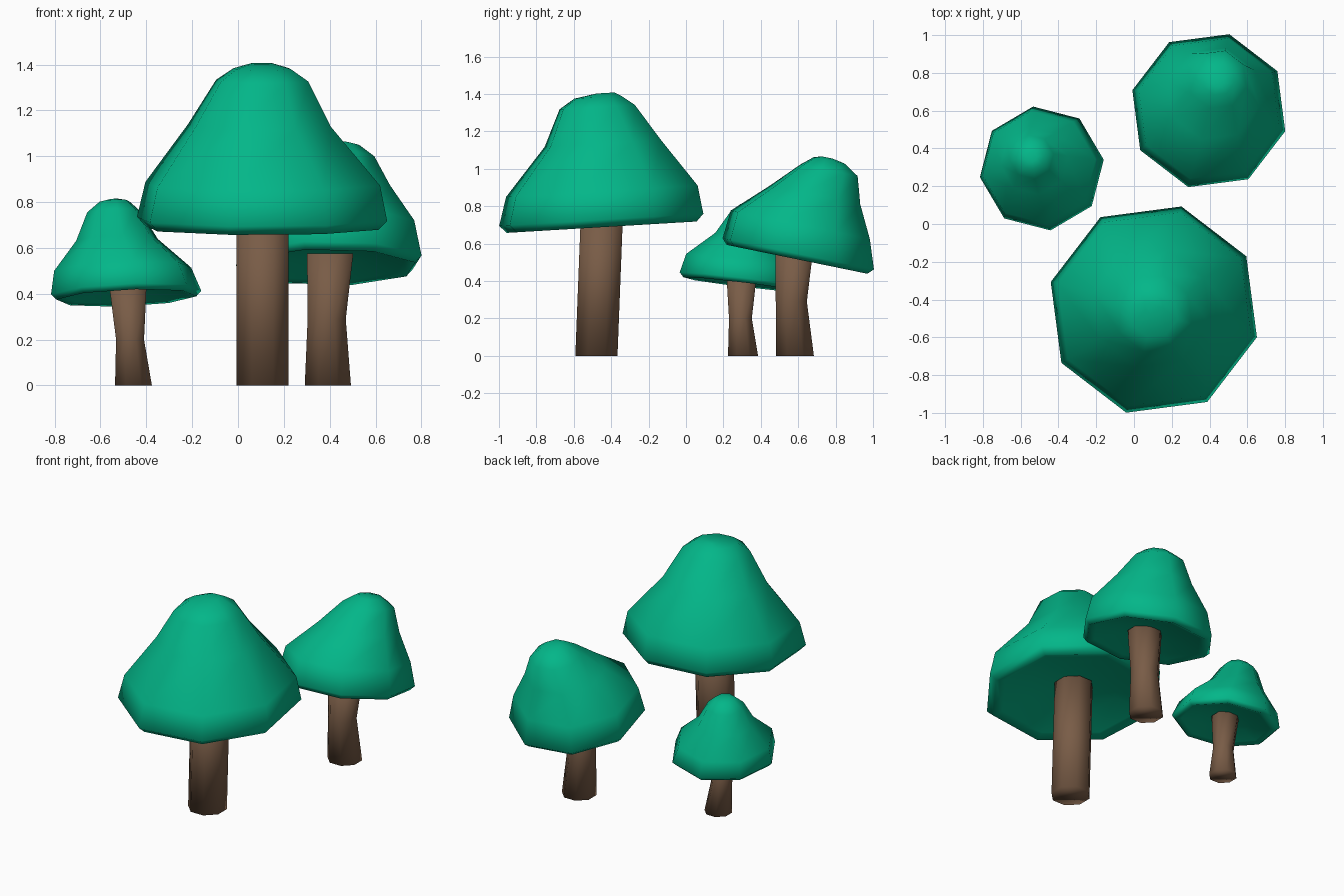
import bpy, bmesh, math

if "Cube" in bpy.data.objects:
    bpy.data.objects.remove(bpy.data.objects["Cube"])


def material(name, rgb):
    m = bpy.data.materials.new(name)
    m.diffuse_color = (*rgb, 1)
    m.use_nodes = True
    m.node_tree.nodes["Principled BSDF"].inputs["Base Color"].default_value = m.diffuse_color
    return m


GREEN = material("cap green", (0.001, 0.47, 0.25))
BROWN = material("stem brown", (0.19, 0.107, 0.062))


def loft(name, rings, offset, mat, angle, sides=8):
    """Join stacked polygon rings (x, y, z, radius, slope_x, slope_y); ends are filled."""
    bm = bmesh.new()
    loops = []
    for x, y, z, r, sx, sy in rings:
        loop = []
        for i in range(sides):
            a = math.radians(offset) + i * math.tau / sides
            dx, dy = r * math.cos(a), r * math.sin(a)
            loop.append(bm.verts.new((x + dx, y + dy, z + sx * dx + sy * dy)))
        loops.append(loop)
    for lo, hi in zip(loops, loops[1:]):
        for i in range(sides):
            j = (i + 1) % sides
            bm.faces.new((lo[i], lo[j], hi[j], hi[i]))
    bm.faces.new(loops[0][::-1])
    bm.faces.new(loops[-1])
    bmesh.ops.recalc_face_normals(bm, faces=bm.faces)
    me = bpy.data.meshes.new(name)
    bm.to_mesh(me)
    bm.free()
    for p in me.polygons:
        p.use_smooth = True
    me.set_sharp_from_angle(angle=math.radians(angle))
    me.materials.append(mat)
    ob = bpy.data.objects.new(name, me)
    bpy.context.collection.objects.link(ob)
    return ob


def mushroom(label, stem, outer, slope, offset):
    # stem: rings of x, y, z, radius
    loft(label + "_stem", [(*s, 0, 0) for s in stem], 22.5, BROWN, 100)
    # cap: shallow hollow underside, rolled rim, then the outer dome
    x, y, z, r = outer[0]
    sx, sy = slope
    under = [(0.12, 0.09), (0.50, 0.04), (0.82, -0.04), (0.93, -0.07)]
    rings = [(x - sx * h * r, y - sy * h * r, z + h * r, k * r, sx, sy) for k, h in under]
    rings += [(*o, sx, sy) for o in outer]
    loft(label + "_cap", rings, offset, GREEN, 100)


mushroom("large",
         [(0.107, -0.479, 0, 0.122), (0.107, -0.449, 0.77, 0.122)],
         [(0.105, -0.453, 0.727, 0.565), (0.108, -0.45, 0.88, 0.53),
          (0.093, -0.445, 1.135, 0.322), (0.105, -0.475, 1.33, 0.208),
          (0.105, -0.472, 1.382, 0.13), (0.105, -0.43, 1.405, 0.05)],
         (0.0, 0.06), 30)

mushroom("medium",
         [(0.392, 0.583, 0, 0.109), (0.387, 0.563, 0.29, 0.09), (0.402, 0.58, 0.575, 0.109)],
         [(0.396, 0.600, 0.545, 0.419), (0.397, 0.611, 0.70, 0.385),
          (0.422, 0.69, 0.86, 0.25), (0.442, 0.765, 0.992, 0.158),
          (0.447, 0.765, 1.045, 0.085), (0.447, 0.755, 1.060, 0.03)],
         (0.0, -0.205), 30)

mushroom("small",
         [(-0.456, 0.305, 0, 0.087), (-0.471, 0.291, 0.2, 0.066), (-0.48, 0.297, 0.425, 0.087)],
         [(-0.488, 0.294, 0.405, 0.331), (-0.503, 0.30, 0.507, 0.302),
          (-0.528, 0.335, 0.635, 0.18), (-0.542, 0.355, 0.758, 0.117),
          (-0.54, 0.355, 0.803, 0.065), (-0.54, 0.355, 0.812, 0.025)],
         (0.04, -0.12), 8)
